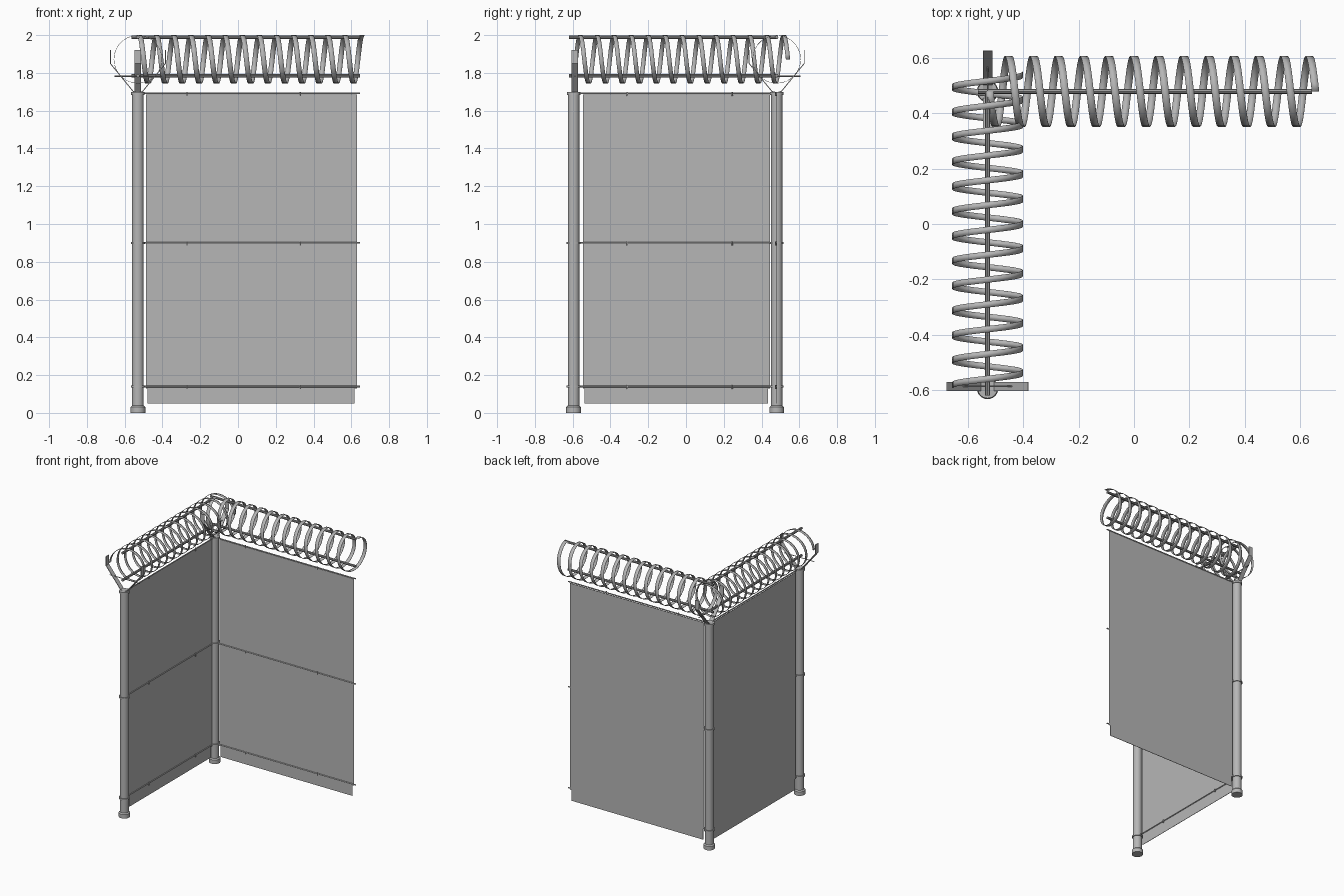
import bpy
import bmesh
import math
from mathutils import Vector

cube = bpy.data.objects.get("Cube")
if cube:
    bpy.data.objects.remove(cube, do_unlink=True)


def material(name, value):
    mat = bpy.data.materials.new(name)
    mat.use_nodes = True
    color = (value, value, value, 1)
    mat.diffuse_color = color
    mat.node_tree.nodes["Principled BSDF"].inputs["Base Color"].default_value = color
    return mat


GREY = material("galvanised_grey", 0.47)
DARK = material("dark_wire_grey", 0.34)

POST_X, FRONT_Y, BACK_Y = -0.53, -0.595, 0.48
POST_TOP, COIL_Z, COIL_R = 1.70, 1.872, 0.127


# Each fence run maps (along, inward, height) to the world
def back_run(a, c, z):
    return Vector((a, BACK_Y - c, z))


def side_run(a, c, z):
    return Vector((POST_X + c, a, z))


def finish(name, bm, mat, smooth=False):
    bmesh.ops.recalc_face_normals(bm, faces=bm.faces)
    mesh = bpy.data.meshes.new(name)
    bm.to_mesh(mesh)
    bm.free()
    mesh.materials.append(mat)
    obj = bpy.data.objects.new(name, mesh)
    bpy.context.collection.objects.link(obj)
    if smooth:
        bpy.ops.object.select_all(action="DESELECT")
        obj.select_set(True)
        bpy.context.view_layer.objects.active = obj
        bpy.ops.object.shade_smooth_by_angle(angle=math.radians(40))
    return obj


def rod(name, start, end, radius, mat, sides=8):
    axis = end - start
    bm = bmesh.new()
    bmesh.ops.create_cone(bm, cap_ends=True, segments=sides, radius1=radius,
                          radius2=radius, depth=axis.length)
    bm.transform(axis.to_track_quat("Z", "Y").to_matrix().to_4x4())
    bmesh.ops.translate(bm, verts=bm.verts, vec=(start + end) / 2)
    return finish(name, bm, mat, True)


def thicken(obj, amount):
    mod = obj.modifiers.new("thickness", "SOLIDIFY")
    mod.thickness = amount
    mod.offset = 0


def ribbon(name, rows, mat, thickness, smooth):
    # Strip of quads between pairs of points
    bm = bmesh.new()
    pairs = [[bm.verts.new(p) for p in row] for row in rows]
    for (a, b), (c, d) in zip(pairs, pairs[1:]):
        bm.faces.new((a, b, d, c))
    thicken(finish(name, bm, mat, smooth), thickness)


def post(name, y):
    # Tube with foot collar and clamp rings, turned from one profile
    profile = [(0, 0), (0.039, 0), (0.039, 0.03), (0.031, 0.038)]
    for z in (0.14, 0.90):
        profile += [(0.031, z - 0.006), (0.037, z - 0.006),
                    (0.037, z + 0.006), (0.031, z + 0.006)]
    profile += [(0.031, 1.684), (0.036, 1.684), (0.036, POST_TOP), (0, POST_TOP)]
    bm = bmesh.new()
    verts = [bm.verts.new((POST_X + r, y, z)) for r, z in profile]
    edges = [bm.edges.new(p) for p in zip(verts, verts[1:])]
    bmesh.ops.spin(bm, geom=verts + edges, cent=(POST_X, y, 0), axis=(0, 0, 1),
                   angle=math.tau, steps=24)
    bmesh.ops.remove_doubles(bm, verts=bm.verts, dist=0.0005)
    finish(name, bm, GREY, True)


def bracket(name, run, along_x, cy):
    # Bent strap arms opening into a Y, joined by a thin crossbar
    def place(offset, width, z):
        if along_x:
            return Vector((POST_X + offset, cy + width, z))
        return Vector((POST_X + width, cy + offset, z))
    for side, label in ((-1, "outer"), (1, "inner")):
        path = [(0.0, 1.695), (0.025, 1.702), (0.146, 1.85), (0.146, 1.92)]
        rows = [[place(side * d, w, z) for w in (-0.017, 0.017)] for d, z in path]
        ribbon(f"{name}_{label}_arm", rows, GREY, 0.005, False)
    rod(name + "_crossbar", place(-0.125, 0, 1.782), place(0.125, 0, 1.782), 0.003, DARK, 6)


def panel(name, run, lo, hi):
    # Thin sheet with a slightly narrower lower skirt
    outline = [(lo + 0.008, 0.05), (hi - 0.012, 0.05), (hi - 0.012, 0.13), (hi, 0.13),
               (hi, 1.685), (lo, 1.685), (lo, 0.13), (lo + 0.008, 0.13)]
    bm = bmesh.new()
    bm.faces.new([bm.verts.new(run(a, 0, z)) for a, z in outline])
    thicken(finish(name, bm, GREY), 0.003)


def coil(name, run, start, end, t0, t1, width):
    steps = round((t1 - t0) * 28)
    rows = []
    for i in range(steps + 1):
        f = i / steps
        t = math.tau * (t0 + (t1 - t0) * f)
        a = start + (end - start) * f
        rows.append([run(a + w, COIL_R * math.sin(t), COIL_Z + COIL_R * math.cos(t))
                     for w in (-width / 2, width / 2)])
    ribbon(name, rows, GREY, 0.002, True)


def fence(name, run, panel_span, wire_span, clips):
    panel(name + "_panel", run, *panel_span)
    # Tension wires with small clips
    for level, z in (("lower", 0.14), ("middle", 0.90), ("upper", 1.692)):
        rod(f"{name}_{level}_wire", run(wire_span[0], 0.003, z),
            run(wire_span[1], 0.003, z), 0.0045, GREY)
        for i, a in enumerate(clips):
            rod(f"{name}_{level}_clip_{i + 1}", run(a, 0.005, z - 0.014),
                run(a, 0.005, z + 0.008), 0.004, DARK, 6)
    # Rods carrying the coil
    for level, z in (("lower", 1.785), ("upper", 1.989)):
        rod(f"{name}_{level}_coil_rod", run(wire_span[0], 0, z),
            run(wire_span[1], 0, z), 0.009, DARK)


post("front_post", FRONT_Y)
post("corner_post", BACK_Y)
bracket("front_bracket", side_run, True, -0.588)
bracket("corner_bracket", back_run, False, BACK_Y)

fence("back", back_run, (-0.488, 0.63), (-0.565, 0.645), (-0.27, 0.33))
fence("side", side_run, (-0.545, 0.445), (-0.62, 0.485), (-0.31, 0.245))

coil("back_wire_coil", back_run, -0.522, 0.657, 0, 13, 0.027)
coil("side_wire_coil", side_run, -0.583, 0.54, -0.25, 12.25, 0.023)
